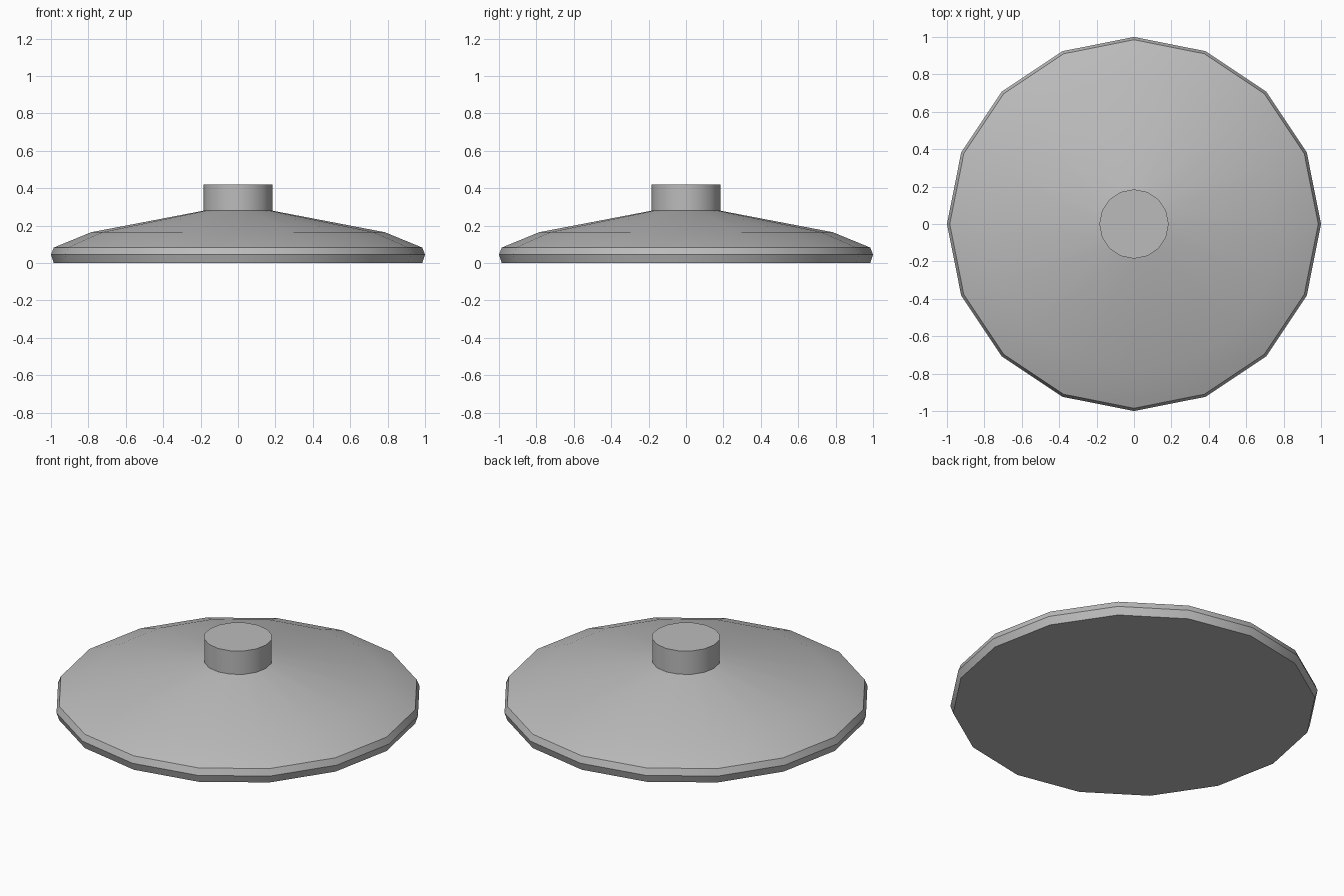
import bpy, bmesh
from math import cos, sin, pi, radians

SIDES = 16

cube = bpy.data.objects.get("Cube")
if cube:
    bpy.data.objects.remove(cube, do_unlink=True)

# Single grey material
grey = bpy.data.materials.new("mid grey")
grey.use_nodes = True
colour = (0.5, 0.5, 0.5, 1)
grey.diffuse_color = colour
grey.node_tree.nodes["Principled BSDF"].inputs["Base Color"].default_value = colour


def lathe(name, profile):
    """Closed solid turned around z from (radius, height) points."""
    bm = bmesh.new()
    rings = []
    for r, z in profile:
        angles = [2 * pi * i / SIDES for i in range(SIDES)]
        rings.append([bm.verts.new((r * cos(a), r * sin(a), z)) for a in angles])
    for low, high in zip(rings, rings[1:]):
        for i in range(SIDES):
            j = (i + 1) % SIDES
            bm.faces.new((low[i], low[j], high[j], high[i]))
    bm.faces.new(rings[0][::-1])
    bm.faces.new(rings[-1])
    mesh = bpy.data.meshes.new(name)
    bm.to_mesh(mesh)
    bm.free()
    mesh.materials.append(grey)
    obj = bpy.data.objects.new(name, mesh)
    bpy.context.collection.objects.link(obj)
    # Smooth surface with crisp rim and neck edges
    bpy.ops.object.select_all(action="DESELECT")
    obj.select_set(True)
    bpy.context.view_layer.objects.active = obj
    bpy.ops.object.shade_smooth_by_angle(angle=radians(30))
    return obj


# Flat base, bevelled rim, domed shoulder and short neck
lathe("domed_disc_with_neck", [
    (0.985, 0), (1, 0.045), (0.985, 0.083),
    (0.785, 0.165), (0.185, 0.28), (0.185, 0.42),
])
